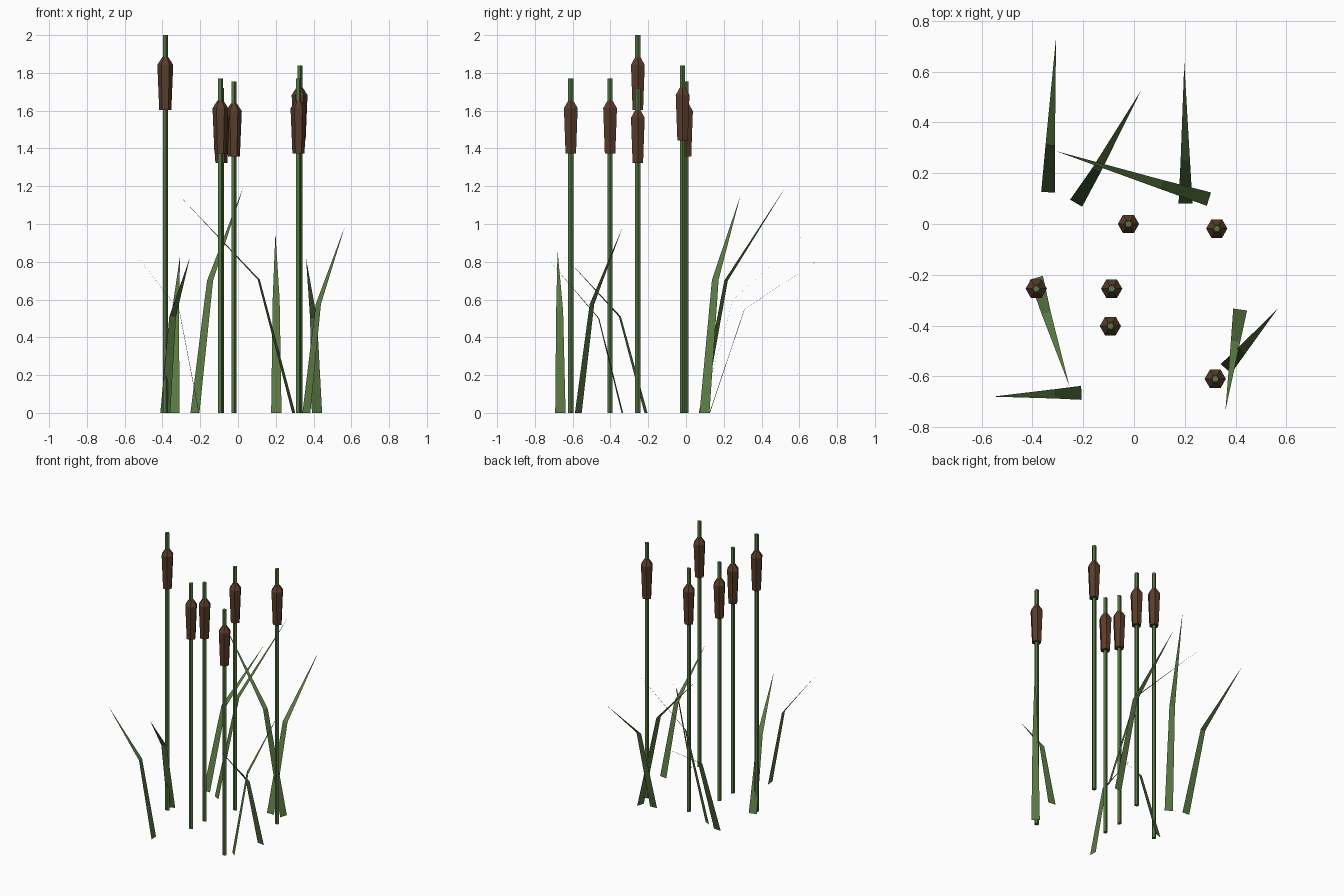
import bpy, bmesh, math
from mathutils import Vector

if "Cube" in bpy.data.objects:
    bpy.data.objects.remove(bpy.data.objects["Cube"])


def material(name, rgb):
    m = bpy.data.materials.new(name)
    m.diffuse_color = (*rgb, 1)
    m.use_nodes = True
    m.node_tree.nodes["Principled BSDF"].inputs["Base Color"].default_value = m.diffuse_color
    return m


STEM = material("stem green", (0.09, 0.18, 0.055))
LEAF = material("leaf green", (0.10, 0.185, 0.055))
BROWN = material("seed head brown", (0.10, 0.046, 0.024))


def add_object(name, bm, mat):
    me = bpy.data.meshes.new(name)
    bm.to_mesh(me)
    bm.free()
    me.materials.append(mat)
    ob = bpy.data.objects.new(name, me)
    bpy.context.collection.objects.link(ob)


def lathe(name, x, y, profile, sides, mat):
    """Faceted column through (radius, z) rings, first corner on +x."""
    bm = bmesh.new()
    rings = [[bm.verts.new((x + r * math.cos(math.tau * i / sides),
                            y + r * math.sin(math.tau * i / sides), z))
              for i in range(sides)] for r, z in profile]
    for a, b in zip(rings, rings[1:]):
        for i in range(sides):
            j = (i + 1) % sides
            bm.faces.new((a[i], a[j], b[j], b[i]))
    bm.faces.new(rings[0][::-1])
    bm.faces.new(rings[-1])
    add_object(name, bm, mat)


def blade(name, base, bend, tip):
    """Flat leaf: wide at the base, bent once, ending in a point."""
    base, bend, tip = Vector((*base, 0)), Vector(bend), Vector(tip)
    d = tip - base
    side = Vector((d.y, -d.x, 0)).normalized()
    bm = bmesh.new()
    v = [bm.verts.new(p) for p in (
        base - side * 0.0275, base + side * 0.0275,
        bend + side * 0.0185, bend - side * 0.0185, tip)]
    bm.faces.new((v[0], v[1], v[2], v[3]))
    bm.faces.new((v[3], v[2], v[4]))
    add_object(name, bm, LEAF)


# Stems with seed heads: x, y, stem top
stalks = [(-0.385, -0.255, 2.0), (-0.088, -0.255, 1.72), (-0.093, -0.402, 1.77),
          (-0.022, 0.0, 1.755), (0.326, -0.018, 1.84), (0.32, -0.61, 1.77)]
for n, (x, y, top) in enumerate(stalks, 1):
    lathe(f"stem_{n}", x, y, [(0.0145, 0), (0.0145, top)], 5, STEM)
    z = top - 0.397
    lathe(f"seed_head_{n}", x, y,
          [(0.032, z), (0.042, z + 0.24), (0.016, z + 0.28)], 6, BROWN)

# Leaves: base, bend, tip
leaves = [
    ((-0.338, 0.125), (-0.33, 0.31, 0.55), (-0.307, 0.735, 0.83)),
    ((-0.228, 0.082), (-0.148, 0.212, 0.70), (0.03, 0.53, 1.20)),
    ((0.295, 0.098), (0.11, 0.155, 0.705), (-0.31, 0.288, 1.15)),
    ((0.203, 0.08), (0.202, 0.25, 0.60), (0.198, 0.635, 0.955)),
    ((-0.385, -0.212), (-0.346, -0.35, 0.51), (-0.254, -0.64, 0.825)),
    ((-0.207, -0.665), (-0.31, -0.669, 0.54), (-0.557, -0.68, 0.86)),
    ((0.418, -0.337), (0.40, -0.462, 0.50), (0.36, -0.735, 0.82)),
    ((0.362, -0.57), (0.425, -0.498, 0.575), (0.565, -0.335, 0.985)),
]
for n, l in enumerate(leaves, 1):
    blade(f"leaf_{n}", *l)
